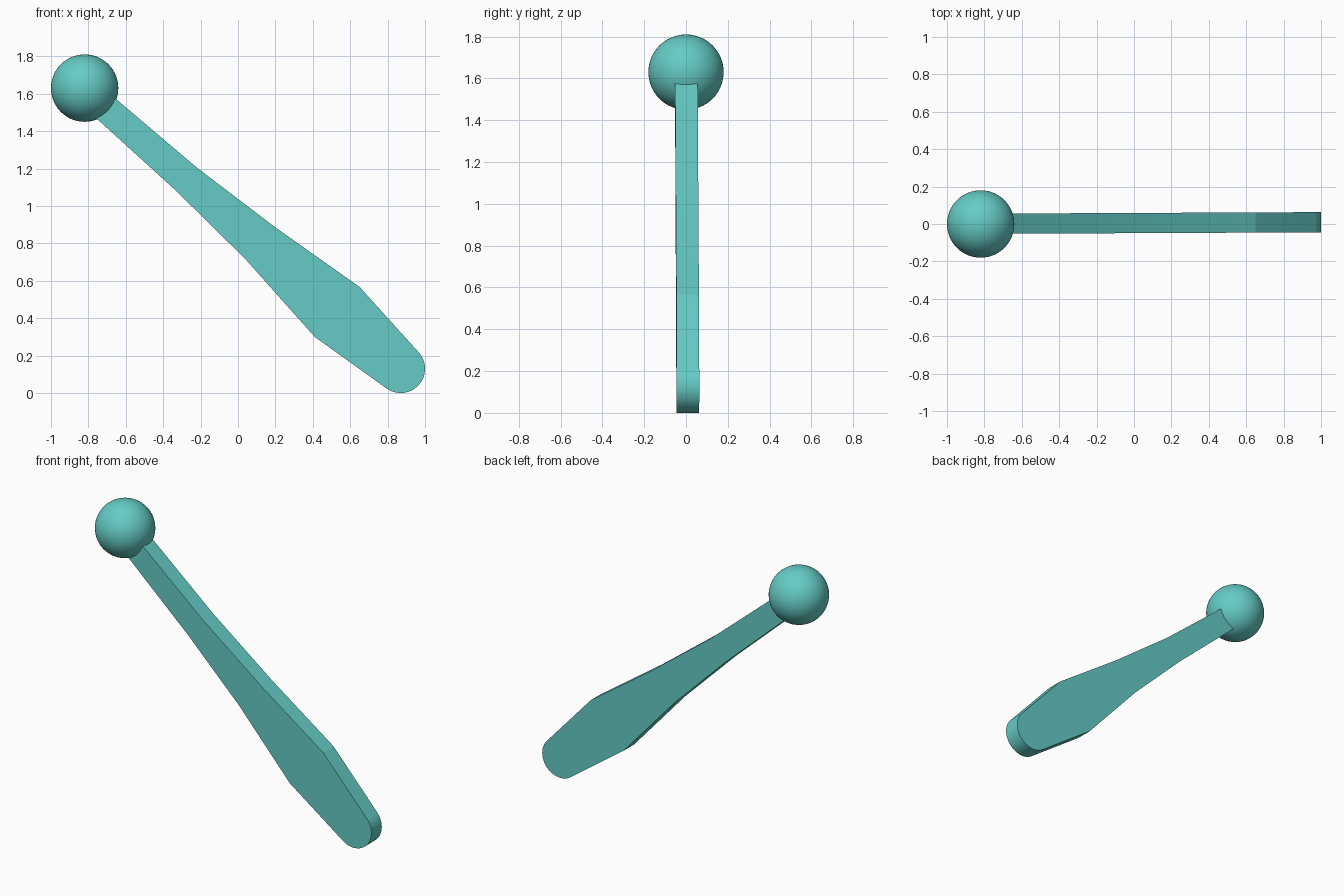
import bpy, bmesh
from math import cos, sin, radians

if "Cube" in bpy.data.objects:
    bpy.data.objects.remove(bpy.data.objects["Cube"])

mat = bpy.data.materials.new("teal")
mat.diffuse_color = (0.13, 0.60, 0.56, 1)
mat.use_nodes = True
mat.node_tree.nodes["Principled BSDF"].inputs["Base Color"].default_value = mat.diffuse_color


def finish(obj, angle):
    obj.data.materials.append(mat)
    bpy.ops.object.select_all(action='DESELECT')
    obj.select_set(True)
    bpy.context.view_layer.objects.active = obj
    bpy.ops.object.shade_smooth_by_angle(angle=radians(angle))


# Ball at the upper end
bpy.ops.mesh.primitive_uv_sphere_add(segments=64, ring_count=32, radius=0.18,
                                     location=(-0.82, 0, 1.63))
ball = bpy.context.object
ball.name = "ball_knob"
finish(ball, 60)

# Flat handle outline in x, z: upper edge, rounded tip, lower edge
upper = [(-0.75, 1.656), (-0.65, 1.57), (-0.22, 1.205), (0.20, 0.885), (0.65, 0.567)]
tip = [(0.87 + 0.13 * cos(radians(a)), 0.13 + 0.13 * sin(radians(a)))
       for a in [41 - 166 * i / 24 for i in range(25)]]
lower = [(0.41, 0.30), (0.04, 0.715), (-0.33, 1.08), (-0.75, 1.462), (-0.83, 1.535)]
outline = upper + tip + lower


def lean(x):
    # The handle leans very slightly toward the back at its tip
    return 0.005 + 0.0045 * x


bm = bmesh.new()
front = [bm.verts.new((x, lean(x) - 0.054, z)) for x, z in outline]
back = [bm.verts.new((x, lean(x) + 0.054, z)) for x, z in outline]
bm.faces.new(front)
bm.faces.new(back[::-1])
n = len(outline)
for i in range(n):
    j = (i + 1) % n
    bm.faces.new((front[i], back[i], back[j], front[j]))
bmesh.ops.recalc_face_normals(bm, faces=bm.faces)
mesh = bpy.data.meshes.new("flat_handle")
bm.to_mesh(mesh)
bm.free()
handle = bpy.data.objects.new("flat_handle", mesh)
bpy.context.collection.objects.link(handle)
finish(handle, 9)
